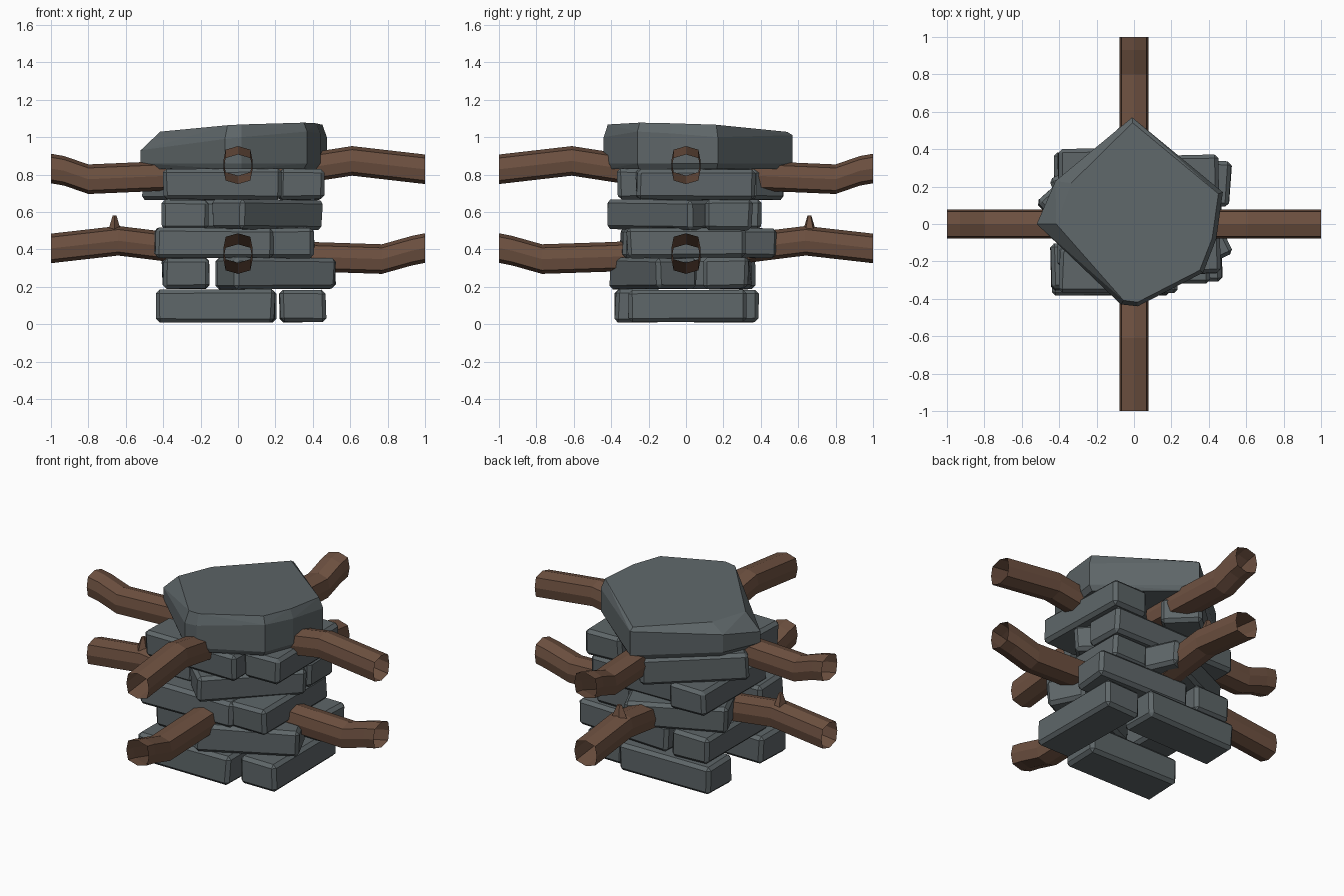
import bpy, bmesh, math, random
from mathutils import Matrix, Vector

if "Cube" in bpy.data.objects:
    bpy.data.objects.remove(bpy.data.objects["Cube"])

random.seed(4)


def material(name, color):
    m = bpy.data.materials.new(name)
    m.diffuse_color = (*color, 1)
    m.use_nodes = True
    m.node_tree.nodes["Principled BSDF"].inputs["Base Color"].default_value = m.diffuse_color
    return m


STONE = material("stone", (0.112, 0.133, 0.14))
WOOD = material("wood", (0.155, 0.082, 0.052))


def finish(bm, name, mat):
    bmesh.ops.recalc_face_normals(bm, faces=bm.faces)
    me = bpy.data.meshes.new(name)
    bm.to_mesh(me)
    bm.free()
    me.materials.append(mat)
    ob = bpy.data.objects.new(name, me)
    bpy.context.collection.objects.link(ob)
    return ob


def stone(name, x, y, z0, z1, yaw, length=0.63, width=0.245):
    bm = bmesh.new()
    bmesh.ops.create_cube(bm, size=1)
    for v in bm.verts:
        v.co = Vector((v.co.x * length, v.co.y * width, v.co.z * (z1 - z0)))
        v.co += Vector([random.uniform(-1, 1) * s for s in (0.006, 0.007, 0.004)])
    bmesh.ops.bevel(bm, geom=list(bm.edges), offset=0.02, segments=1,
                    profile=0.5, affect='EDGES')
    bm.transform(Matrix.Translation((x, y, (z0 + z1) / 2))
                 @ Matrix.Rotation(math.radians(yaw), 4, 'Z'))
    finish(bm, name, STONE)


# Stacked courses: three stones in a U, opening on alternate sides
courses = [
    (0.01, 0.185, [(-.12, -.255, 0), (.345, .005, 90), (-.11, .265, 1)]),
    (0.19, 0.355, [(.205, -.175, 26), (-.28, .055, 90), (.20, .22, -2)]),
    (0.355, 0.515, [(-.13, -.225, 1), (.285, 0, 90), (-.13, .25, 25)]),
    (0.505, 0.665, [(.155, -.12, 46), (-.28, .085, 90), (.11, .23, 0)]),
    (0.665, 0.83, [(-.085, -.245, 0), (.335, .05, 91), (-.21, .24, 42)]),
]
for i, (z0, z1, row) in enumerate(courses):
    for j, (x, y, yaw) in enumerate(row):
        stone(f"stone_course_{i + 1}_{j + 1}", x, y, z0, z1, yaw,
              length=0.6 if 20 < yaw < 30 else 0.63)

# Capstone: convex rock from a bottom, a rim and a tilted top outline
outline = [(-.01, .57, 1.01), (.475, .17, 1.0), (.44, -.08, 1.02), (.37, -.26, 1.03),
           (.02, -.44, 1.0), (-.07, -.43, .99), (-.52, 0, .93), (-.42, .23, .97)]
bm = bmesh.new()
for x, y, rim in outline:
    bm.verts.new((x * 0.95, y * 0.97, 0.83))
    bm.verts.new((x, y, 0.86))
    bm.verts.new((x, y, rim))
    tx, ty = (x * 0.95 if x > 0 else x * 0.8), y * 0.95
    bm.verts.new((tx, ty, 1.05 + 0.05 * tx - 0.04 * ty))
bmesh.ops.convex_hull(bm, input=bm.verts)
bmesh.ops.delete(bm, geom=[v for v in bm.verts if not v.link_faces], context='VERTS')
bmesh.ops.dissolve_limit(bm, angle_limit=math.radians(2), verts=bm.verts, edges=bm.edges)
finish(bm, "capstone", STONE)

# Rails: open eight-sided tubes swept along a crooked path (radius, height)
SECTION = [(0, .079), (.066, .06), (.078, 0), (.066, -.06),
           (0, -.079), (-.066, -.06), (-.078, 0), (-.066, .06)]


def rail(name, path, angle, knot=None):
    bm = bmesh.new()
    rings = [[bm.verts.new((r, a, z + b)) for a, b in SECTION] for r, z in path]
    for p, q in zip(rings, rings[1:]):
        for k in range(8):
            n = (k + 1) % 8
            bm.faces.new((p[k], p[n], q[n], q[k]))
    if knot:  # small broken twig
        bmesh.ops.create_cone(bm, segments=5, radius1=0.042, radius2=0.011, depth=0.1,
                              cap_ends=True, matrix=Matrix.Translation(knot)
                              @ Matrix.Diagonal((1, 1.5, 1, 1)))
    bm.transform(Matrix.Rotation(math.radians(angle), 4, 'Z'))
    finish(bm, name, WOOD)


upper_dip = [(.2, .80), (.45, .79), (.8, .775), (.93, .82), (1, .832)]
upper_rise = [(.2, .81), (.43, .845), (.61, .873), (1, .828)]
lower_rise = [(.2, .39), (.43, .42), (.64, .446), (1, .405)]
lower_dip = [(.2, .37), (.4, .36), (.77, .348), (.93, .393), (1, .407)]

for side, angle in (("left", 180), ("back", 90)):
    rail(f"upper_rail_{side}", upper_dip, angle)
    rail(f"lower_rail_{side}", lower_rise, angle, knot=(.66, 0, .53))
for side, angle in (("right", 0), ("front", -90)):
    rail(f"upper_rail_{side}", upper_rise, angle)
    rail(f"lower_rail_{side}", lower_dip, angle)
